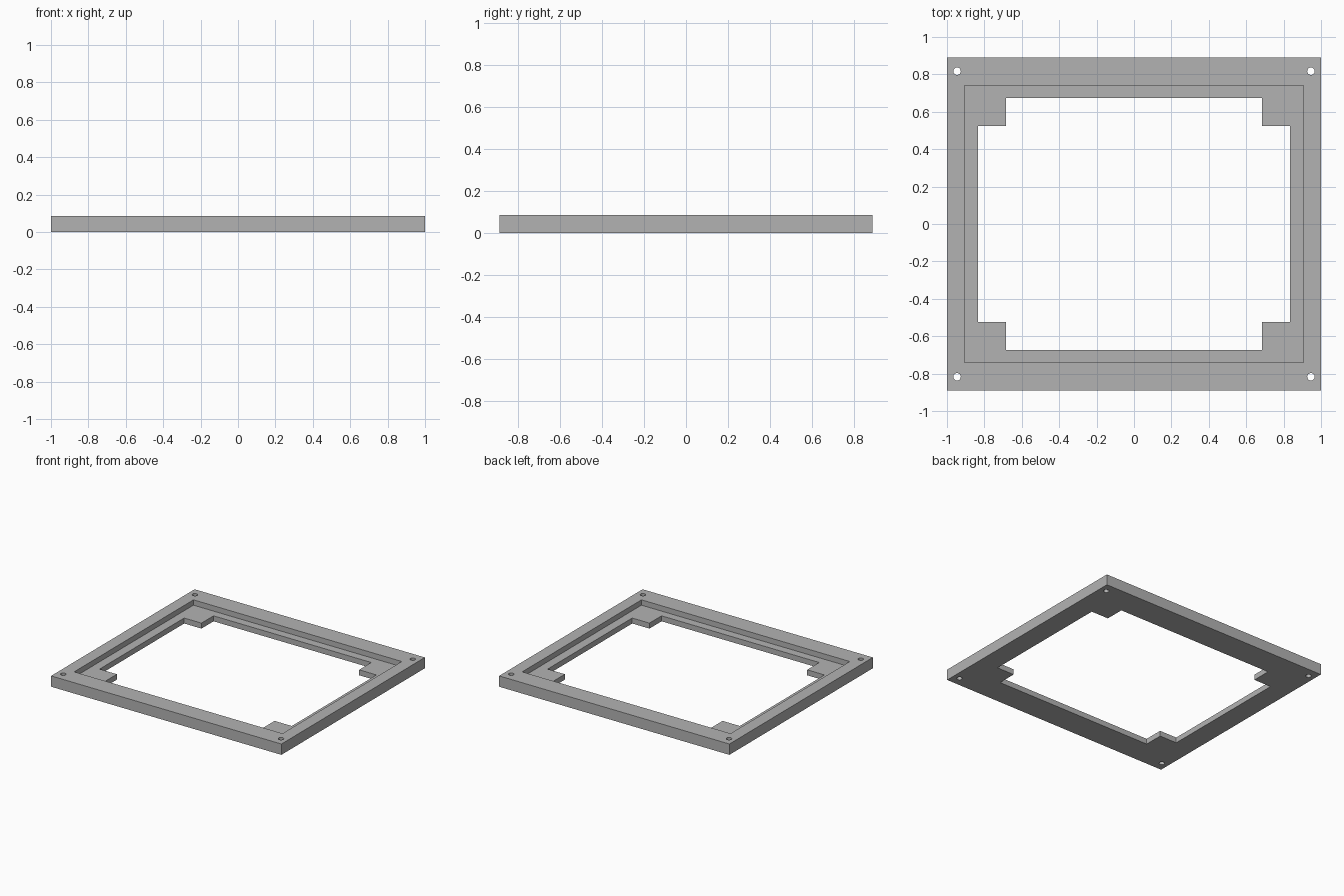
import bpy
import bmesh
import math

cube = bpy.data.objects.get("Cube")
if cube:
    bpy.data.objects.remove(cube, do_unlink=True)

HEIGHT = 0.085        # full frame thickness
LEDGE = 0.043         # thickness of the inner ledge
HOLE = (0.946, 0.817)  # screw hole centre in one corner

grey = bpy.data.materials.new("plain_grey")
grey.use_nodes = True
colour = (0.45, 0.45, 0.45, 1)
grey.diffuse_color = colour
grey.node_tree.nodes["Principled BSDF"].inputs["Base Color"].default_value = colour


def prism(name, outline, bottom, top):
    """Extrude a closed xy outline between two heights."""
    bm = bmesh.new()
    base = bm.faces.new([bm.verts.new((x, y, bottom)) for x, y in outline])
    extruded = bmesh.ops.extrude_face_region(bm, geom=[base])["geom"]
    for v in extruded:
        if isinstance(v, bmesh.types.BMVert):
            v.co.z = top
    bmesh.ops.recalc_face_normals(bm, faces=bm.faces)
    mesh = bpy.data.meshes.new(name)
    bm.to_mesh(mesh)
    bm.free()
    mesh.materials.append(grey)
    obj = bpy.data.objects.new(name, mesh)
    bpy.context.collection.objects.link(obj)
    return obj


def mirrored(quarter):
    """Repeat one quadrant's points in all four, counter-clockwise."""
    points = []
    for sx, sy in ((1, 1), (-1, 1), (-1, -1), (1, -1)):
        part = quarter if sx * sy > 0 else quarter[::-1]
        points += [(sx * x, sy * y) for x, y in part]
    return points


def circle(cx, cy, radius, sides=24):
    angles = [math.tau * i / sides for i in range(sides)]
    return [(cx + radius * math.cos(a), cy + radius * math.sin(a)) for a in angles]


# Solid slab, then the cutters for the recess, the opening and the screw holes
frame = prism("frame", mirrored([(1, 0.89)]), 0, HEIGHT)
cutters = [
    prism("recess_cutter", mirrored([(0.905, 0.74)]), LEDGE, 0.2),
    prism("opening_cutter",
          mirrored([(0.835, 0.525), (0.685, 0.525), (0.685, 0.675)]), -0.1, 0.3),
]
for x, y in mirrored([HOLE]):
    cutters.append(prism("hole_cutter", circle(x, y, 0.02), -0.1, 0.2))

# Cut the frame and discard the cutters
bpy.context.view_layer.objects.active = frame
for cutter in cutters:
    cutter.hide_render = True
    cut = frame.modifiers.new("cut", "BOOLEAN")
    cut.operation = "DIFFERENCE"
    cut.solver = "EXACT"
    cut.object = cutter
    bpy.ops.object.modifier_apply(modifier=cut.name)
    bpy.data.objects.remove(cutter, do_unlink=True)
